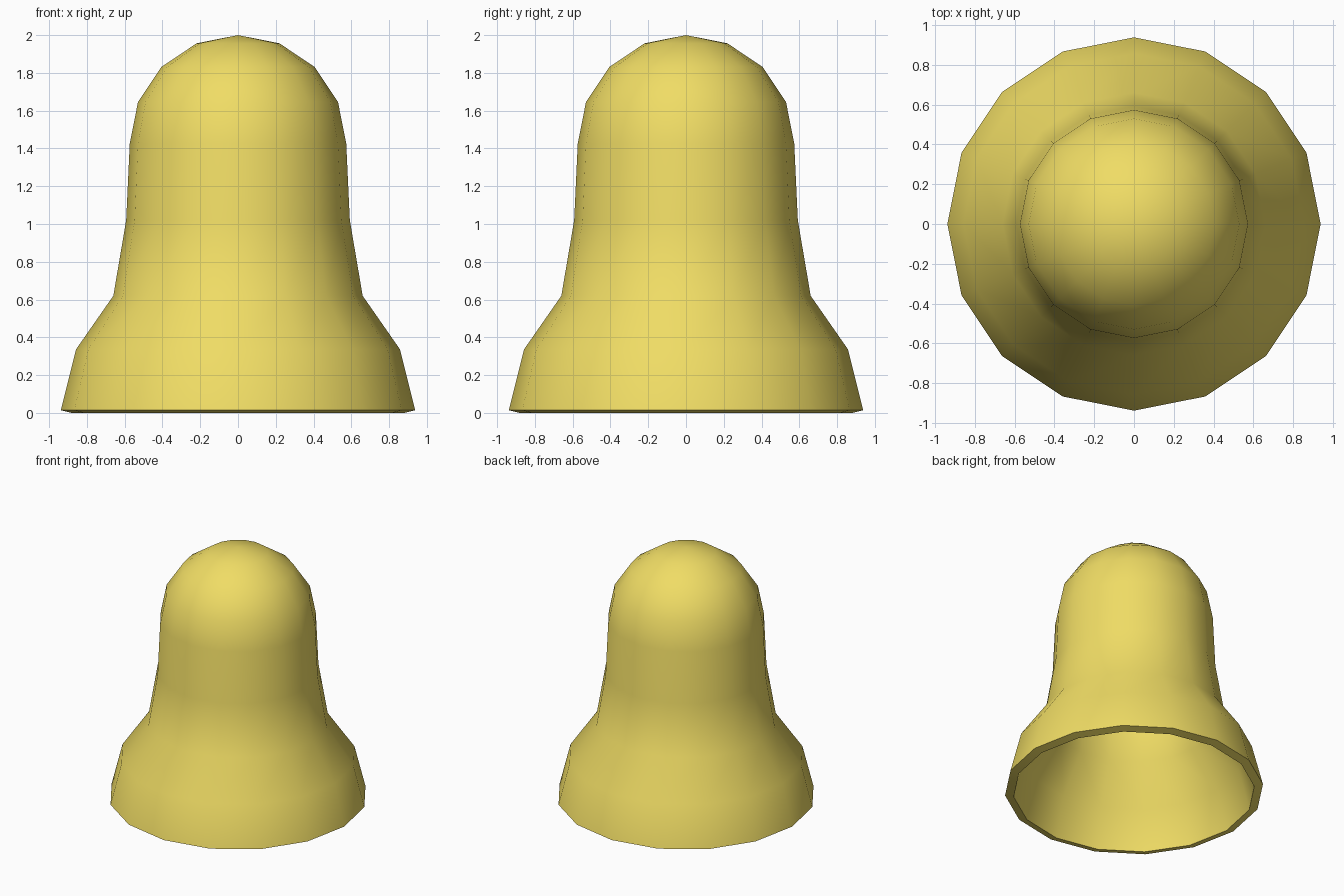
import bpy, bmesh
from math import sin, cos, pi, radians

if "Cube" in bpy.data.objects:
    bpy.data.objects.remove(bpy.data.objects["Cube"])

SIDES = 16
DOME_R, DOME_Z = 0.573, 1.427

# Outer profile: flared skirt, waist, then a quarter-circle dome
profile = [(0.938, 0.014), (0.857, 0.337), (0.66, 0.62), (0.592, 1.02)]
profile += [(DOME_R * cos(i * pi / 8), DOME_Z + DOME_R * sin(i * pi / 8)) for i in range(4)]

bm = bmesh.new()
rings = [[bm.verts.new((r * cos(2 * pi * k / SIDES), r * sin(2 * pi * k / SIDES), z))
          for k in range(SIDES)] for r, z in profile]
for low, high in zip(rings, rings[1:]):
    for k in range(SIDES):
        n = (k + 1) % SIDES
        bm.faces.new((low[k], low[n], high[n], high[k]))
tip = bm.verts.new((0, 0, DOME_Z + DOME_R))
for k in range(SIDES):
    bm.faces.new((rings[-1][k], rings[-1][(k + 1) % SIDES], tip))

mesh = bpy.data.meshes.new("bell")
bm.to_mesh(mesh)
bm.free()
bell = bpy.data.objects.new("bell", mesh)
bpy.context.collection.objects.link(bell)
bpy.context.view_layer.objects.active = bell
bell.select_set(True)

# Hollow shell, open at the bottom
shell = bell.modifiers.new("shell", 'SOLIDIFY')
shell.thickness = 0.065
shell.offset = -1
bpy.ops.object.modifier_apply(modifier=shell.name)
bpy.ops.object.shade_smooth_by_angle(angle=radians(40))

# Yellow metal
mat = bpy.data.materials.new("yellow")
mat.diffuse_color = (0.87, 0.72, 0.13, 1)
mat.use_nodes = True
mat.node_tree.nodes["Principled BSDF"].inputs["Base Color"].default_value = mat.diffuse_color
mesh.materials.append(mat)
